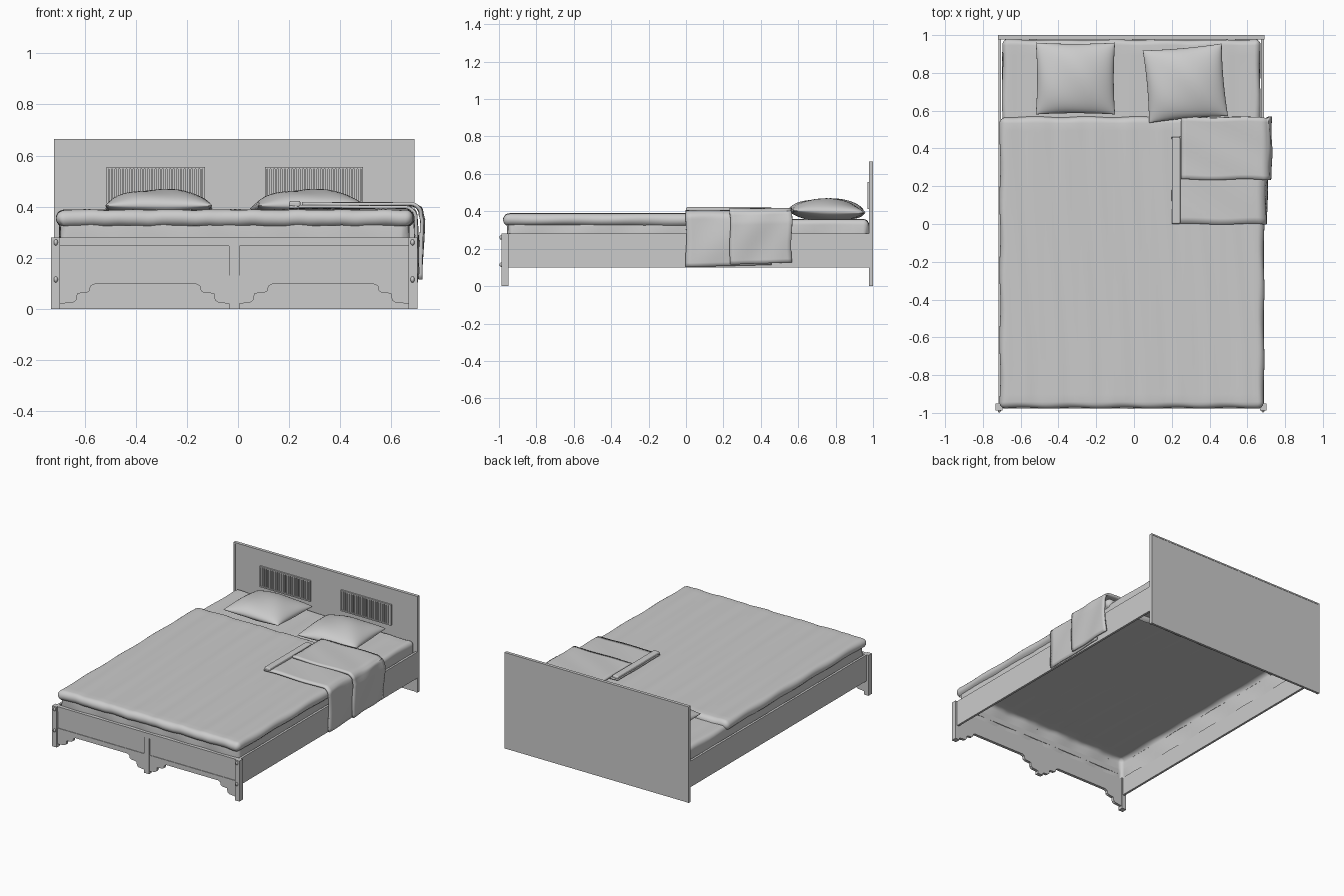
import bpy, bmesh, math
from math import sin, cos, pi

if "Cube" in bpy.data.objects:
    bpy.data.objects.remove(bpy.data.objects["Cube"])

CX = -0.015  # frame centre line


def finish(name, bm, smooth=None):
    bmesh.ops.recalc_face_normals(bm, faces=bm.faces)
    me = bpy.data.meshes.new(name)
    bm.to_mesh(me)
    bm.free()
    ob = bpy.data.objects.new(name, me)
    bpy.context.collection.objects.link(ob)
    if smooth:
        bpy.ops.object.select_all(action='DESELECT')
        ob.select_set(True)
        bpy.context.view_layer.objects.active = ob
        bpy.ops.object.shade_smooth_by_angle(angle=math.radians(smooth))
    return ob


def add_box(bm, x0, x1, y0, y1, z0, z1):
    vs = bmesh.ops.create_cube(bm, size=1)['verts']
    for v in vs:
        v.co = ((x0 + x1) / 2 + v.co.x * (x1 - x0), (y0 + y1) / 2 + v.co.y * (y1 - y0),
                (z0 + z1) / 2 + v.co.z * (z1 - z0))


def boxes(name, *dims):
    bm = bmesh.new()
    for d in dims:
        add_box(bm, *d)
    return finish(name, bm)


def grid(name, us, vs, f, thick=0, flip_guard=True):
    bm = bmesh.new()
    rows = [[bm.verts.new(f(u, v)) for v in vs] for u in us]
    for a, b in zip(rows, rows[1:]):
        for i in range(len(vs) - 1):
            bm.faces.new((a[i], b[i], b[i + 1], a[i + 1]))
    ob = finish(name, bm, 50)
    # open sheets face upward
    if sum(p.normal.z * p.area for p in ob.data.polygons) < 0:
        ob.data.flip_normals()
    if thick:
        m = ob.modifiers.new('thickness', 'SOLIDIFY')
        m.thickness = thick
        m.offset = -1
    return ob


def lin(a, b, n):
    return [a + (b - a) * i / n for i in range(n + 1)]


def draped(name, x0, x1, y0, y1, top, r, turn, skirt, wrinkle):
    """Sheet with edges rolled over by angle 'turn', then hanging by 'skirt'."""
    cx, cy = (x0 + x1) / 2, (y0 + y1) / 2
    hx, hy = (x1 - x0) / 2 - r, (y1 - y0) / 2 - r
    arc = r * turn
    band = lin(0, arc, 8)[1:] + (lin(arc, arc + skirt, 3)[1:] if skirt else [])

    def axis(h, n):
        return [-h - b for b in reversed(band)] + lin(-h, h, n) + [h + b for b in band]

    def f(u, v):
        bx, by = max(-hx, min(hx, u)), max(-hy, min(hy, v))
        qx, qy = u - bx, v - by
        d, q = max(abs(qx), abs(qy)), math.hypot(qx, qy) or 1
        t = min(d, arc) / r
        out = r * sin(t) + 0.003 * sin(23 * u + 17 * v) * (d > 0)
        z = top - r * (1 - cos(t)) - max(0, d - arc)
        z += wrinkle * (sin(38 * u + 2 * sin(3 * v)) + 0.6 * sin(71 * u + 4 * v))
        return cx + bx + out * qx / q, cy + by + out * qy / q, z
    return grid(name, axis(hx, 70), axis(hy, 36), f)


# Headboard: panel with slim edge trim
boxes('headboard', (-0.715, 0.687, 0.982, 0.998, 0, 0.66))
boxes('headboard_trim', (-0.72, -0.708, 0.978, 1.0, 0, 0.665), (0.678, 0.69, 0.978, 1.0, 0, 0.665),
      (-0.708, 0.678, 0.978, 1.0, 0.655, 0.665))

# Slatted grilles on the headboard
for side, x0 in (('left', -0.515), ('right', 0.105)):
    x1, z0, z1 = x0 + 0.385, 0.412, 0.556
    parts = [(x0, x1, 0.971, 0.983, z1 - 0.008, z1), (x0, x1, 0.971, 0.983, z0, z0 + 0.008),
             (x0, x0 + 0.008, 0.971, 0.983, z0, z1), (x1 - 0.008, x1, 0.971, 0.983, z0, z1)]
    n = 26
    for i in range(n):
        c = x0 + 0.008 + (i + 0.5) * 0.369 / n
        parts.append((c - 0.0045, c + 0.0045, 0.974, 0.983, z0 + 0.008, z1 - 0.008))
    boxes('grille_' + side, *parts)

# Side rails, front posts and post knobs
for side, s in (('left', -1), ('right', 1)):
    a, b = sorted((CX + s * 0.688, CX + s * 0.703))
    boxes('side_rail_' + side, (a, b, -0.955, 0.98, 0.10, 0.28))
    a, b = sorted((CX + s * 0.682, CX + s * 0.717))
    boxes('front_post_' + side, (a, b, -0.987, -0.95, 0, 0.28))
    bm = bmesh.new()
    for z in (0.26, 0.115):
        vs = bmesh.ops.create_uvsphere(bm, u_segments=16, v_segments=8, radius=1)['verts']
        for v in vs:
            v.co = (CX + s * 0.698 + v.co.x * 0.008, -0.987 + v.co.y * 0.011, z + v.co.z * 0.012)
    finish('post_knobs_' + side, bm, 60)

# Footboard: rails, recessed panel and centre stile
boxes('footboard_panel', (-0.70, 0.67, -0.972, -0.957, 0.125, 0.25))
boxes('footboard_top_rail', (-0.70, 0.67, -0.978, -0.952, 0.245, 0.28))
boxes('footboard_stile', (CX - 0.02, CX + 0.02, -0.979, -0.954, 0, 0.28))

# Stepped aprons, one each side of the centre stile
STEPS = [(0.682, 0.13), (0.682, 0.02), (0.63, 0.025), (0.618, 0.034), (0.613, 0.06), (0.575, 0.064),
         (0.565, 0.072), (0.562, 0.09), (0.545, 0.097), (0.15, 0.097), (0.135, 0.09), (0.13, 0.07),
         (0.12, 0.064), (0.08, 0.06), (0.075, 0.034), (0.063, 0.025), (0.02, 0.02), (0.02, 0.13)]
for side, s in (('left', -1), ('right', 1)):
    bm = bmesh.new()
    face = bm.faces.new([bm.verts.new((CX + s * x, -0.976, z)) for x, z in STEPS])
    ext = bmesh.ops.extrude_face_region(bm, geom=[face])['geom']
    bmesh.ops.translate(bm, vec=(0, 0.02, 0), verts=[g for g in ext if isinstance(g, bmesh.types.BMVert)])
    finish('apron_' + side, bm)

# Mattress cover (open underneath) and puffy duvet
draped('mattress', -0.697, 0.668, -0.955, 0.976, 0.357, 0.03, pi / 2, 0.11, 0.0008)
draped('duvet', -0.71, 0.688, -0.975, 0.567, 0.388, 0.033, pi * 0.85, 0, 0.0012)


# Pillows
def pillow(name, x, y, rot, w, d, h, tilt):
    bm = bmesh.new()
    n = 24
    for s in (1, -1):
        rows = []
        for i in range(n + 1):
            row = []
            for j in range(n + 1):
                u, v = -cos(pi * i / n), -cos(pi * j / n)
                puff = max(0, (1 - u ** 2) * (1 - v ** 2)) ** 0.5
                px = u * w / 2 * (1 - 0.035 * (1 - v * v))
                py = v * d / 2 * (1 - 0.035 * (1 - u * u))
                z = s * puff * h * (1 if s > 0 else 0.7)
                z += 0.004 * puff * sin(5 * u + 3 * v) - tilt * v
                row.append(bm.verts.new((px, py, z)))
            rows.append(row)
        for a, b in zip(rows, rows[1:]):
            for j in range(n):
                bm.faces.new((a[j], b[j], b[j + 1], a[j + 1]))
    bmesh.ops.remove_doubles(bm, verts=bm.verts, dist=1e-5)
    ob = finish(name, bm, 60)
    ob.location = (x, y, 0.398)
    ob.rotation_euler.z = rot
    return ob


pillow('pillow_left', -0.31, 0.77, 0, 0.42, 0.38, 0.07, 0.006)
pillow('pillow_right', 0.272, 0.745, math.radians(5), 0.42, 0.385, 0.07, 0.006)


# Folded throw hanging over the right side
def throw(name, x0, xe, top, bottom, y0, y1, thick, phase):
    r = 0.05
    path = [(x, top) for x in lin(x0, xe - r, 16)]
    path += [(xe - r + r * sin(t), top - r + r * cos(t)) for t in lin(0, pi / 2, 8)[1:]]
    path += [(xe + 0.006 * sin(k * 3 + phase), top - r + (bottom - top + r) * k) for k in lin(0, 1, 12)[1:]]

    def f(u, v):
        x, z = path[u]
        y = y0 + (y1 - y0) * v + 0.003 * sin(u * 0.5 + phase)
        k = 0.003 * sin(v * 9 + u * 0.35 + phase)
        hang = u > 20
        return x + k * hang, y, z + (0.012 * v * u / len(path) if hang else k * 0.5)
    return grid(name, list(range(len(path))), lin(0, 1, 14), f, thick)


throw('throw_lower', 0.20, 0.70, 0.405, 0.102, 0.0, 0.46, 0.012, 0)
throw('throw_upper', 0.25, 0.724, 0.417, 0.115, 0.235, 0.565, 0.014, 1.5)

# Turned-back hem of the throw
hem = boxes('throw_hem', (0.20, 0.245, 0.0, 0.46, 0.398, 0.422))
m = hem.modifiers.new('soft', 'BEVEL')
m.width, m.segments = 0.008, 3
